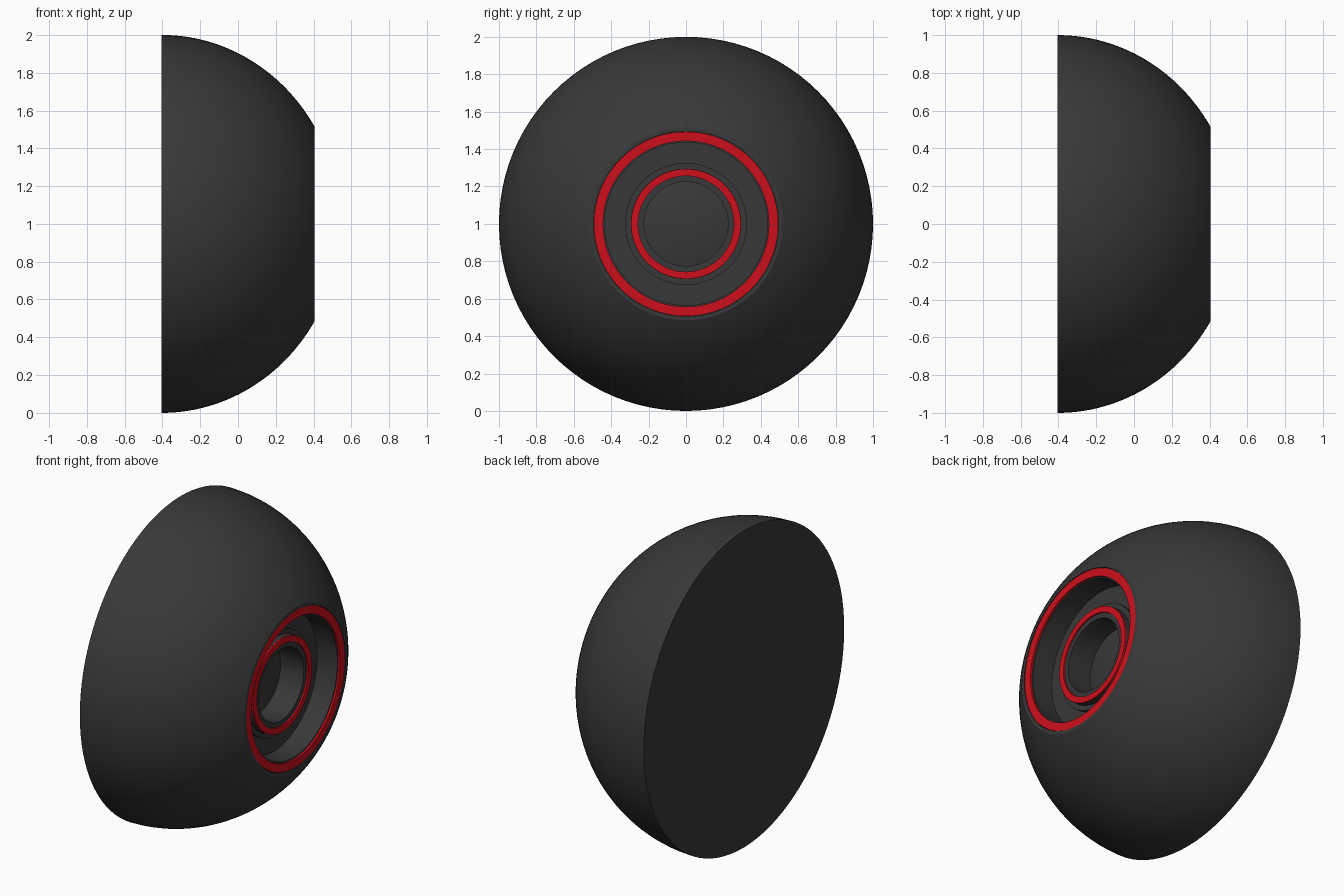
import bpy, bmesh, math

if "Cube" in bpy.data.objects:
    bpy.data.objects.remove(bpy.data.objects["Cube"])

SEGMENTS = 96


def material(name, color):
    mat = bpy.data.materials.new(name)
    mat.diffuse_color = (*color, 1)
    mat.use_nodes = True
    mat.node_tree.nodes["Principled BSDF"].inputs["Base Color"].default_value = mat.diffuse_color
    return mat


def lathe(name, profile, mat, closed=False):
    """Revolve (x, radius) points around the x axis at z = 1."""
    bm = bmesh.new()
    verts = [bm.verts.new((x, 0, r)) for x, r in profile]
    edges = [bm.edges.new(pair) for pair in zip(verts, verts[1:])]
    if closed:
        edges.append(bm.edges.new((verts[-1], verts[0])))
    bmesh.ops.spin(bm, geom=verts + edges, cent=(0, 0, 0), axis=(1, 0, 0),
                   angle=math.tau, steps=SEGMENTS, use_merge=False)
    bmesh.ops.remove_doubles(bm, verts=bm.verts, dist=1e-4)
    bmesh.ops.recalc_face_normals(bm, faces=bm.faces)
    mesh = bpy.data.meshes.new(name)
    bm.to_mesh(mesh)
    bm.free()
    obj = bpy.data.objects.new(name, mesh)
    bpy.context.collection.objects.link(obj)
    obj.location.z = 1
    mesh.materials.append(mat)
    bpy.ops.object.select_all(action='DESELECT')
    obj.select_set(True)
    bpy.context.view_layer.objects.active = obj
    bpy.ops.object.shade_smooth_by_angle(angle=math.radians(30))
    return obj


dark = material("dark_grey", (0.04, 0.04, 0.04))
red = material("red", (0.62, 0.005, 0.012))

# Domed housing: flat back and elliptical flank, cut off at the front
BACK, FRONT, DEPTH = -0.405, 0.405, 0.945
end = math.asin((FRONT - BACK) / DEPTH)
flank = [(BACK + DEPTH * math.sin(end * i / 32), math.cos(end * i / 32))
         for i in range(33)]
rim_and_recess = [(0.405, 0.495), (0.39, 0.495), (0.39, 0.435), (0.25, 0.435), (0.25, 0.0)]
lathe("housing", [(BACK, 0)] + flank + rim_and_recess, dark)

# Raised inner cup with a stepped foot and a shallow conical floor
lathe("inner_cup", [(0.25, 0.326), (0.27, 0.326), (0.27, 0.295), (0.302, 0.295),
                    (0.302, 0.225), (0.14, 0.225), (0.19, 0.0)], dark)

# Open the housing floor under the cup
housing = bpy.data.objects["housing"]
bm = bmesh.new()
bm.from_mesh(housing.data)
bm.verts.ensure_lookup_table()
centre = [v for v in bm.verts if abs(v.co.x - 0.25) < 1e-4 and v.co.yz.length < 1e-3]
bmesh.ops.delete(bm, geom=centre, context='VERTS')
bm.to_mesh(housing.data)
bm.free()
# Floor between the recess wall and the cup
lathe("recess_floor", [(0.25, 0.435), (0.25, 0.32)], dark)

# Red accent rings
for name, x0, x1, r0, r1 in (("outer_red_ring", 0.385, 0.402, 0.443, 0.493),
                             ("inner_red_ring", 0.295, 0.312, 0.256, 0.294)):
    lathe(name, [(x0, r0), (x1, r0), (x1, r1), (x0, r1)], red, closed=True)
